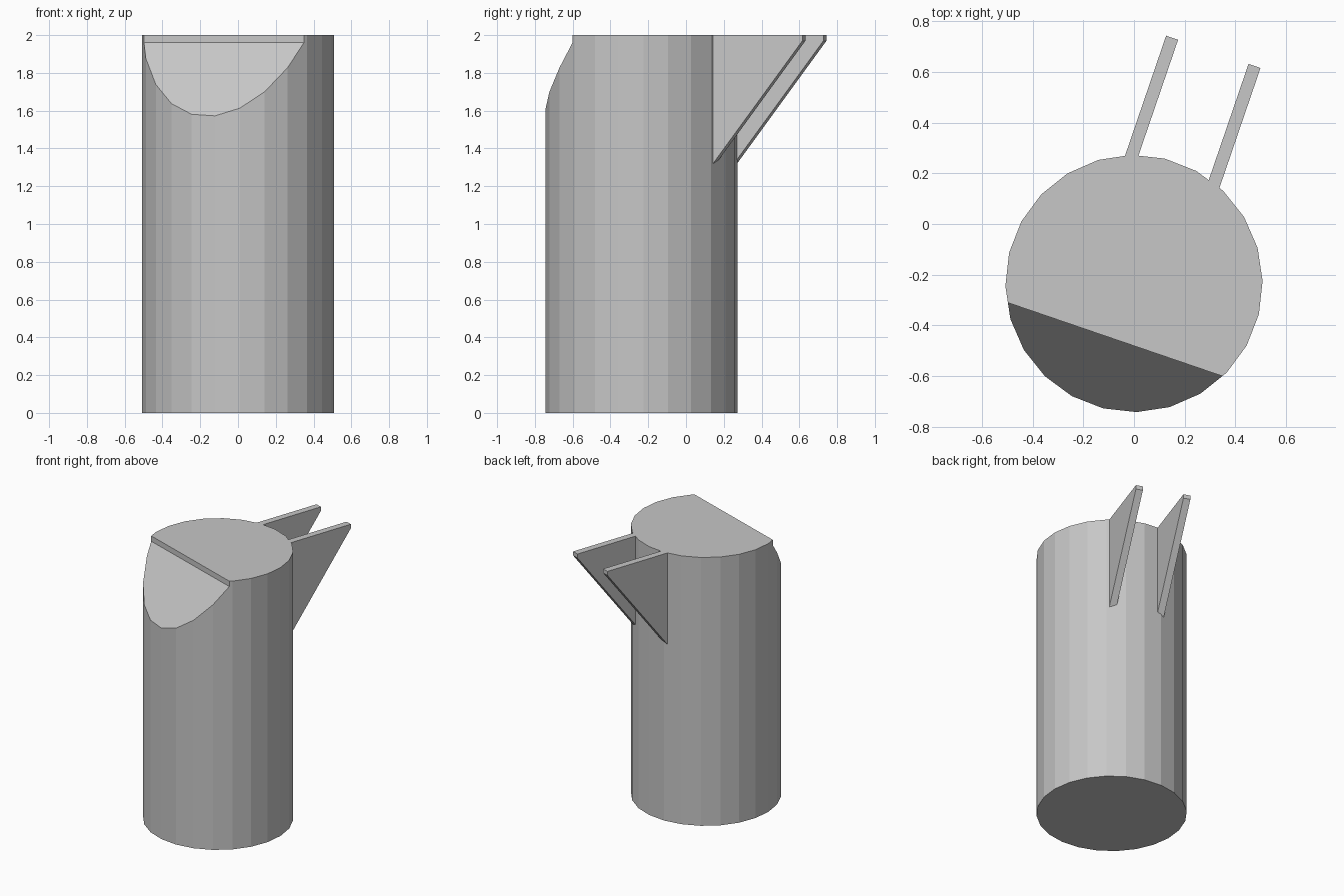
import bpy
import bmesh
from math import radians
from mathutils import Matrix

cube = bpy.data.objects.get("Cube")
if cube:
    bpy.data.objects.remove(cube, do_unlink=True)

RADIUS, HEIGHT, SIDES = 0.508, 2.0, 24
# The whole model is turned slightly about the vertical axis
PLACE = Matrix.Translation((0, -0.235, 0)) @ Matrix.Rotation(radians(-18.9), 4, "Z")

grey = bpy.data.materials.new("plain grey")
grey.use_nodes = True
grey.diffuse_color = (0.57, 0.57, 0.57, 1)
bsdf = next(n for n in grey.node_tree.nodes if n.type == "BSDF_PRINCIPLED")
bsdf.inputs["Base Color"].default_value = grey.diffuse_color


def finish(name, bm):
    bmesh.ops.recalc_face_normals(bm, faces=bm.faces)
    mesh = bpy.data.meshes.new(name)
    bm.to_mesh(mesh)
    bm.free()
    mesh.materials.append(grey)
    obj = bpy.data.objects.new(name, mesh)
    obj.matrix_world = PLACE
    bpy.context.scene.collection.objects.link(obj)
    return obj


def prism(name, profile, x, width):
    """Extrude a (y, z) profile along x, centred on x."""
    bm = bmesh.new()
    face = bm.faces.new([bm.verts.new((x - width / 2, y, z)) for y, z in profile])
    side = bmesh.ops.extrude_face_region(bm, geom=[face])["geom"]
    moved = [v for v in side if isinstance(v, bmesh.types.BMVert)]
    bmesh.ops.translate(bm, verts=moved, vec=(width, 0, 0))
    return finish(name, bm)


# Cylindrical body
bm = bmesh.new()
turn = Matrix.Translation((0, 0, HEIGHT / 2)) @ Matrix.Rotation(radians(5), 4, "Z")
bmesh.ops.create_cone(bm, cap_ends=True, segments=SIDES, radius1=RADIUS,
                      radius2=RADIUS, depth=HEIGHT, matrix=turn)
body = finish("body", bm)

# Sloped cut at the front of the top, with a short upright lip
cutter = prism("slope_cutter",
               [(-0.233, 2.1), (-0.233, 1.96), (-0.708, 1.286), (-0.708, 2.1)], 0, 1.6)
cutter.hide_render = True
cut = body.modifiers.new("slope cut", "BOOLEAN")
cut.operation = "DIFFERENCE"
cut.solver = "EXACT"
cut.object = cutter
bpy.context.view_layer.objects.active = body
bpy.ops.object.modifier_apply(modifier=cut.name)
bpy.data.objects.remove(cutter, do_unlink=True)

# Pair of triangular fins at the back
FIN = [(0.44, HEIGHT), (0.967, HEIGHT), (0.967, 1.97), (0.44, 1.285)]
for name, x in (("right_fin", -0.172), ("left_fin", 0.172)):
    prism(name, FIN, x, 0.05)
